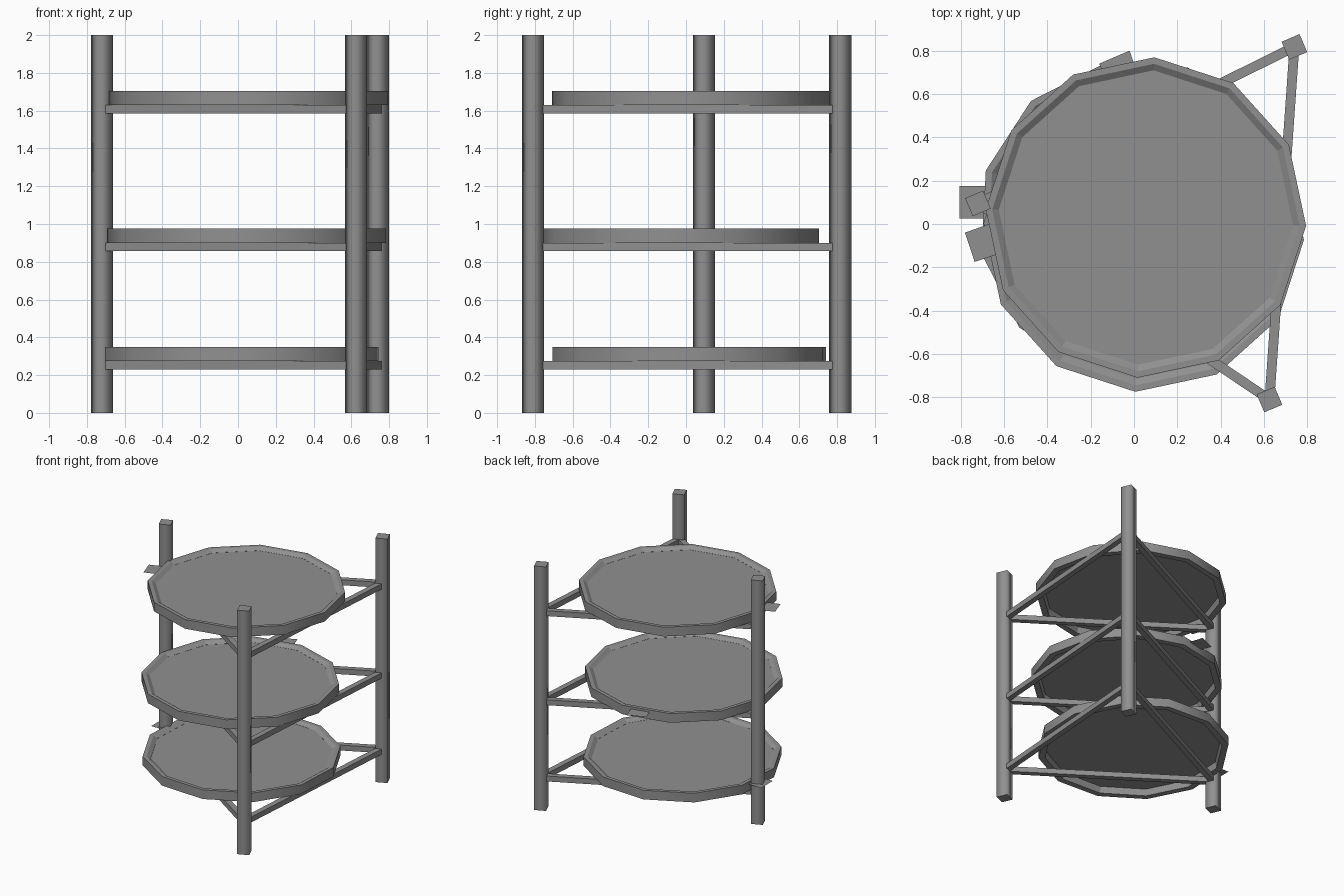
import bpy, bmesh
from math import cos, sin, pi, radians, atan2
from mathutils import Vector, Matrix

cube = bpy.data.objects.get("Cube")
if cube:
    bpy.data.objects.remove(cube, do_unlink=True)

grey = bpy.data.materials.new("weathered grey")
grey.use_nodes = True
colour = (0.28, 0.28, 0.28, 1)
grey.diffuse_color = colour
grey.node_tree.nodes["Principled BSDF"].inputs["Base Color"].default_value = colour


def add_object(name, bm):
    mesh = bpy.data.meshes.new(name)
    bm.to_mesh(mesh)
    bm.free()
    mesh.materials.append(grey)
    obj = bpy.data.objects.new(name, mesh)
    bpy.context.collection.objects.link(obj)
    return obj


def box(name, centre, size, turn, round_sides=False):
    bm = bmesh.new()
    bmesh.ops.create_cube(bm, size=1)
    bmesh.ops.scale(bm, vec=size, verts=bm.verts)
    # Soft shading around the sides, crisp ends
    if round_sides:
        for face in bm.faces:
            if abs(face.normal.z) < 0.5:
                face.smooth = True
            else:
                for edge in face.edges:
                    edge.smooth = False
    bm.transform(Matrix.Translation(centre) @ Matrix.Rotation(turn, 4, "Z"))
    return add_object(name, bm)


def sheet(name, points, z):
    # One-sided flat board facing up
    bm = bmesh.new()
    face = bm.faces.new([bm.verts.new((x, y, z)) for x, y in points])
    face.normal_update()
    if face.normal.z < 0:
        face.normal_flip()
    return add_object(name, bm)


def ring_points(radius, centre, turn, sides=12):
    return [(centre[0] + radius * cos(turn + 2 * pi * i / sides),
             centre[1] + radius * sin(turn + 2 * pi * i / sides)) for i in range(sides)]


def rim(name, centre, z, turn):
    # Closed cross-section swept round twelve sides: (radius, height)
    section = [(0.74, 0), (0.74, 0.075), (0.71, 0.075), (0.68, 0.055), (0.69, 0)]
    bm = bmesh.new()
    loops = [[bm.verts.new((x, y, z + h)) for x, y in ring_points(r, centre, turn)]
             for r, h in section]
    for k, low in enumerate(loops):
        high = loops[(k + 1) % len(loops)]
        for i in range(len(low)):
            j = (i + 1) % len(low)
            face = bm.faces.new((low[i], low[j], high[j], high[i]))
            face.smooth = k == 0
    bmesh.ops.recalc_face_normals(bm, faces=bm.faces)
    for edge in bm.edges:
        edge.smooth = edge.calc_face_angle(0) < radians(35)
    return add_object(name, bm)


# Three upright posts
posts = {"left_back": Vector((0.74, 0.817, 0)),
         "left_front": Vector((0.625, -0.81, 0)),
         "right": Vector((-0.72, 0.095, 0))}
for side, spot in posts.items():
    box(side + "_post", spot + Vector((0, 0, 1)), (0.09, 0.09, 2), radians(23), True)

# Jagged board outlines, relative to the tray centre
broken_boards = [(-.66, -.16), (-.32, -.06), (-.28, -.18), (.12, -.06), (-.1, -.36),
                 (-.32, -.43), (-.27, -.57), (-.1, -.61), (0, -.49), (.6, -.3),
                 (.63, -.15), (.15, -.28), (.4, .02), (.51, 0), (.53, .06), (.64, .09),
                 (.62, .19), (.4, .18), (.6, .26), (.56, .38), (-.54, .4), (-.55, .26),
                 (-.33, .24), (-.32, .19), (-.21, .16), (-.31, .12), (-.66, -.01)]
upper_board = [(-.32, .4), (-.3, .51), (.54, .39), (.33, .36)]

# name, tray centre, rim bottom, turn of the rim, turn of the boards
shelves = [("bottom", (0.02, 0.018), 0.275, radians(12), radians(150)),
           ("middle", (0.045, -0.035), 0.9, radians(-3), radians(60)),
           ("top", (0.055, 0.03), 1.63, radians(-3), 0)]
for name, centre, z, turn, board_turn in shelves:
    rim(name + "_tray_rim", centre, z, turn)
    sheet(name + "_tray_floor", ring_points(0.682, centre, turn), z + 0.054)
    place = Matrix.Translation((*centre, 0)) @ Matrix.Rotation(board_turn, 4, "Z")
    for part, outline in (("broken_boards", broken_boards), ("upper_board", upper_board)):
        moved = [place @ Vector((x * 0.96, y * 0.96, 0)) for x, y in outline]
        sheet(name + "_" + part, [p.xy for p in moved], z + 0.056)

    # Triangle of beams carrying the tray
    spots = list(posts.values())
    for i, start in enumerate(spots):
        end = spots[(i + 1) % 3]
        span = end - start
        middle = (start + end) / 2 + Vector((0, 0, z - 0.022))
        box(f"{name}_beam_{i + 1}", middle, (span.length, 0.045, 0.044),
            atan2(span.y, span.x))

# Board ends that poke out past the rims
sheet("top_board_end", [(-.78, -.04), (-.735, -.175), (-.6, -.13), (-.64, .01)], 1.687)
sheet("middle_board_end", [(-.16, .74), (-.02, .8), (.02, .68), (-.12, .63)], .957)
sheet("bottom_board_end", [(-.805, .175), (-.805, .025), (-.64, .025), (-.64, .175)], .332)
